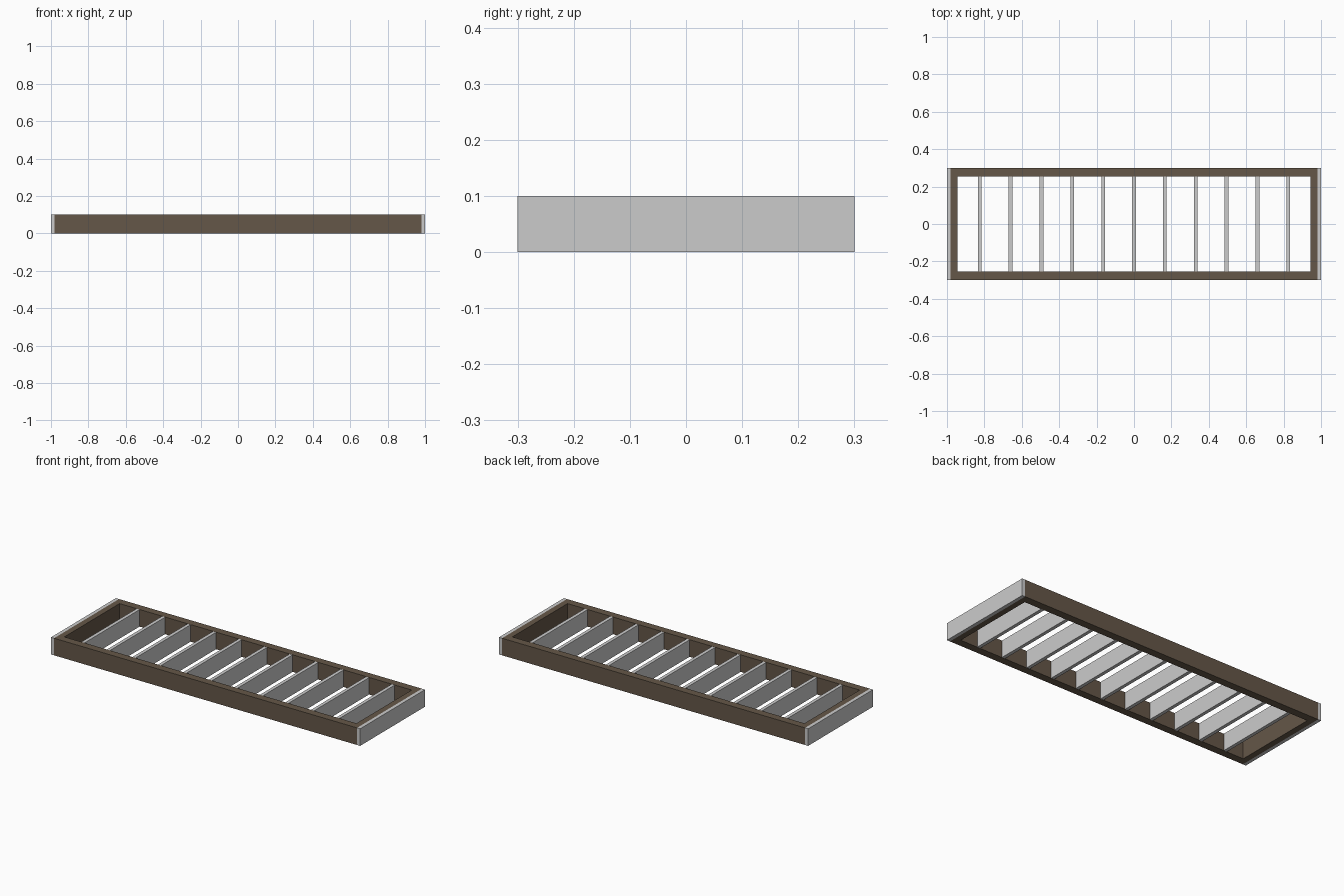
import bpy

if "Cube" in bpy.data.objects:
    bpy.data.objects.remove(bpy.data.objects["Cube"])

brown = bpy.data.materials.new("brown")
brown.diffuse_color = (0.13, 0.095, 0.065, 1)
brown.use_nodes = True
brown.node_tree.nodes["Principled BSDF"].inputs["Base Color"].default_value = brown.diffuse_color

H = 0.10       # height
T = 0.02       # slat thickness
PITCH = 0.165  # slat spacing


def box(name, x0, x1, y0, y1, z0=0.0, z1=H, mat=None):
    bpy.ops.mesh.primitive_cube_add(
        size=1, location=((x0 + x1) / 2, (y0 + y1) / 2, (z0 + z1) / 2))
    ob = bpy.context.object
    ob.name = name
    ob.scale = (x1 - x0, y1 - y0, z1 - z0)
    bpy.ops.object.transform_apply(location=False, rotation=False, scale=True)
    if mat:
        ob.data.materials.append(mat)
    return ob


# brown frame: two long rails and two end rails
box("front_rail", -0.98, 0.98, -0.30, -0.255, mat=brown)
box("back_rail", -0.98, 0.98, 0.255, 0.30, mat=brown)
box("left_end_rail", -0.98, -0.945, -0.255, 0.255, mat=brown)
box("right_end_rail", 0.945, 0.98, -0.255, 0.255, mat=brown)

# grey cross slats; the outermost pair caps the frame ends
for i in range(-6, 7):
    x = i * PITCH
    if abs(i) == 6:
        box("end_plate", x - T / 2, x + T / 2, -0.30, 0.30)
    else:
        # slats are housed in the rails, just short of their outer faces
        box("slat", x - T / 2, x + T / 2, -0.299, 0.299, 0.0005, H - 0.0005)
